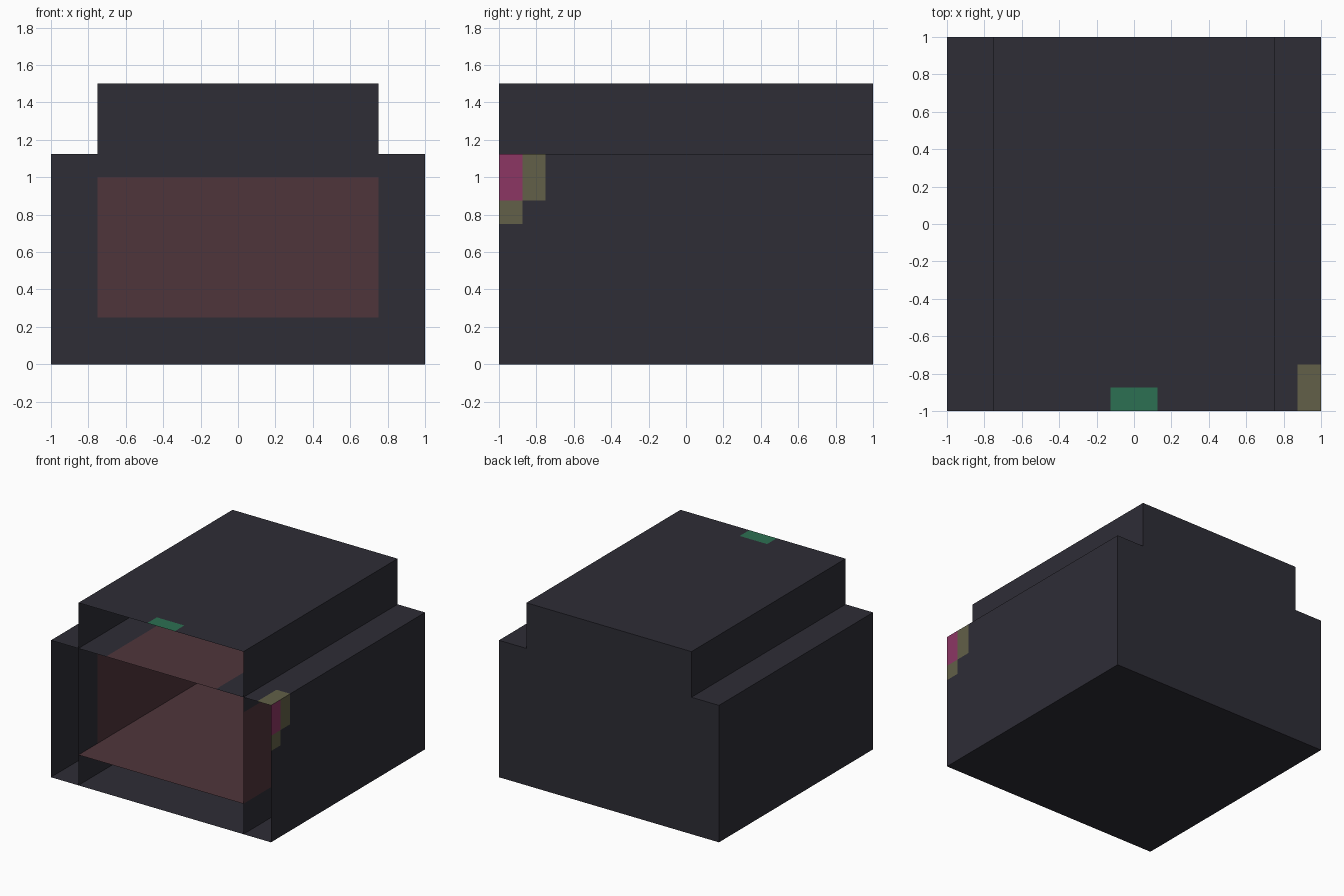
import bpy, bmesh

if "Cube" in bpy.data.objects:
    bpy.data.objects.remove(bpy.data.objects["Cube"])


def linear(c):
    c /= 255
    return c / 12.92 if c < 0.04045 else ((c + 0.055) / 1.055) ** 2.4


COLOURS = {"charcoal": (46, 45, 54), "maroon": (79, 53, 59), "pink": (140, 54, 100),
           "olive": (98, 96, 72), "green": (44, 112, 82)}
NAMES = list(COLOURS)
MATS = []
for name, rgb in COLOURS.items():
    m = bpy.data.materials.new(name)
    m.diffuse_color = (*[linear(c) for c in rgb], 1)
    m.use_nodes = True
    m.node_tree.nodes["Principled BSDF"].inputs["Base Color"].default_value = m.diffuse_color
    MATS.append(m)


def sheet(bm, axis, pos, u, v, patches=()):
    """Flat panel across an axis, cut along its patches (colour, u0, u1, v0, v1)."""
    us = sorted({*u, *[c for p in patches for c in p[1:3]]})
    vs = sorted({*v, *[c for p in patches for c in p[3:5]]})

    def vert(a, b):
        co = [a, b]
        co.insert(axis, pos)
        return bm.verts.new(co)

    grid = [[vert(a, b) for b in vs] for a in us]
    for i in range(len(us) - 1):
        for j in range(len(vs) - 1):
            f = bm.faces.new((grid[i][j], grid[i + 1][j], grid[i + 1][j + 1], grid[i][j + 1]))
            a, b = (us[i] + us[i + 1]) / 2, (vs[j] + vs[j + 1]) / 2
            for colour, u0, u1, v0, v1 in patches:
                if u0 < a < u1 and v0 < b < v1:
                    f.material_index = NAMES.index(colour)


def part(name, sheets):
    bm = bmesh.new()
    for s in sheets:
        sheet(bm, *s)
    bmesh.ops.remove_doubles(bm, verts=bm.verts, dist=1e-4)
    me = bpy.data.meshes.new(name)
    bm.to_mesh(me)
    bm.free()
    for m in MATS:
        me.materials.append(m)
    bpy.context.collection.objects.link(bpy.data.objects.new(name, me))


X, Y, Z = 0, 1, 2
W, H = (-1, 1), 1.125      # wide shell: half widths and height
N, TOP = (-0.75, 0.75), 1.5  # narrow core

# Wide shell, open at the front, with painted marks on the front right corner
part("wide_shell", [
    (Z, 0, W, W),
    (Z, H, W, W, [("maroon", -0.5, 0.5, -1, 1), ("olive", 0.875, 1, -1, -0.75)]),
    (X, -1, W, (0, H)),
    (X, 1, W, (0, H), [("olive", -1, -0.75, 0.875, H), ("olive", -1, -0.875, 0.75, 0.875),
                       ("pink", -1, -0.875, 0.875, H)]),
    (Y, 1, W, (0, H)),
])

# Narrow core rising above the shell, open at the front, walls lined inside
part("narrow_core", [
    (Z, TOP, N, W, [("green", -0.125, 0.125, -1, -0.875)]),
    (X, -0.75, W, (0, TOP), [("maroon", -0.75, 1, 0.25, 1)]),
    (X, 0.75, W, (0, TOP), [("maroon", -1, 1, 0.25, 1)]),
    (Y, 1, N, (H, TOP)),
])

# Inner lining: raised shelf and back panel
part("inner_shelf", [(Z, 0.25, N, W, [("maroon", -0.75, 0.75, -1, 1)])])
part("inner_back_panel", [(Y, 0.992, N, (0.25, 1), [("maroon", -0.75, 0.75, 0.25, 1)])])
